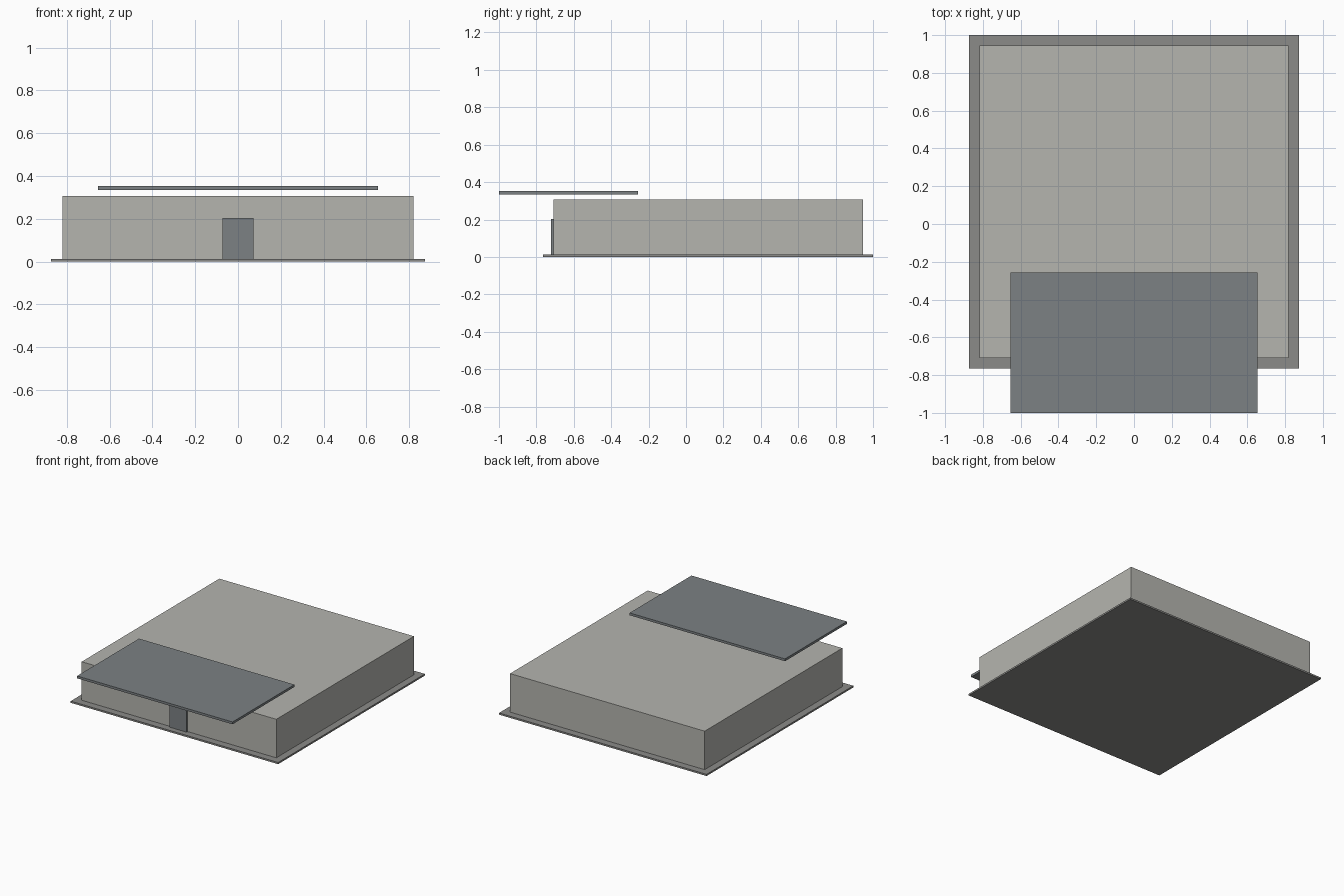
import bpy

if "Cube" in bpy.data.objects:
    bpy.data.objects.remove(bpy.data.objects["Cube"])


def material(name, rgb):
    mat = bpy.data.materials.new(name)
    mat.diffuse_color = (*rgb, 1.0)
    mat.use_nodes = True
    mat.node_tree.nodes["Principled BSDF"].inputs["Base Color"].default_value = mat.diffuse_color
    return mat


def box(name, x_half, y_range, z_range, mat):
    """Box symmetric in x, given by its y and z extents."""
    (y0, y1), (z0, z1) = y_range, z_range
    bpy.ops.mesh.primitive_cube_add(size=1, location=(0, (y0 + y1) / 2, (z0 + z1) / 2))
    obj = bpy.context.object
    obj.name = name
    obj.scale = (2 * x_half, y1 - y0, z1 - z0)
    bpy.ops.object.transform_apply(location=False, rotation=False, scale=True)
    obj.data.materials.append(mat)
    return obj


concrete = material("concrete", (0.46, 0.46, 0.43))
paving = material("paving", (0.26, 0.26, 0.25))
metal = material("metal", (0.20, 0.22, 0.23))

# Ground slab with an even margin around the building
box("base_slab", 0.873, (-0.764, 1.0), (0.0, 0.013), paving)

# Main building block
box("building", 0.819, (-0.709, 0.945), (0.013, 0.306), concrete)

# Door standing slightly proud of the front wall
box("front_door", 0.073, (-0.721, -0.709), (0.013, 0.204), metal)

# Thin canopy hovering above the roof edge and entrance
box("canopy", 0.654, (-1.0, -0.256), (0.335, 0.353), metal)
